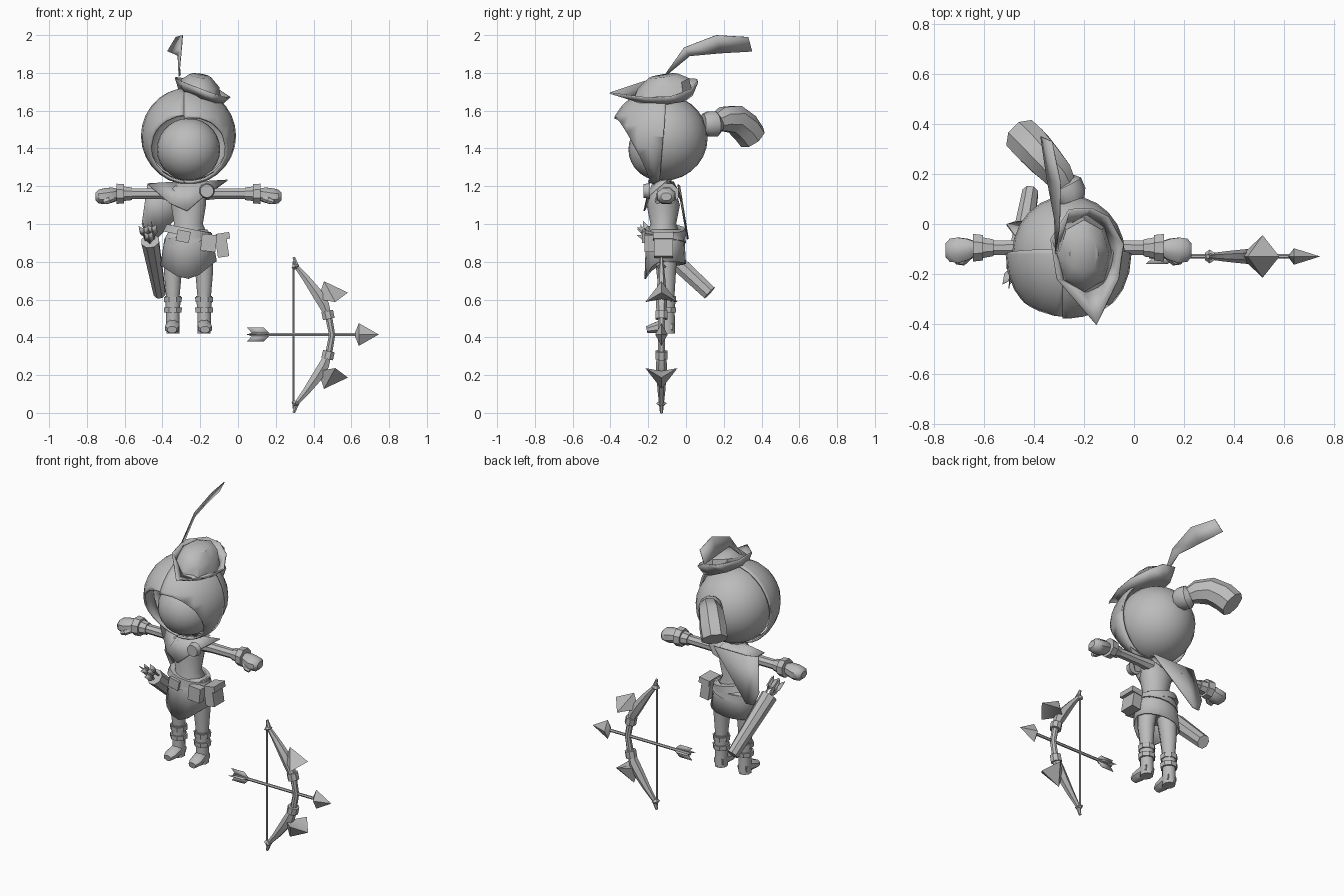
import bpy, bmesh, math
from mathutils import Vector as V

if "Cube" in bpy.data.objects:
    bpy.data.objects.remove(bpy.data.objects["Cube"])

grey = bpy.data.materials.new("plain grey")
grey.diffuse_color = (0.5, 0.5, 0.5, 1)
grey.use_nodes = True
grey.node_tree.nodes["Principled BSDF"].inputs["Base Color"].default_value = grey.diffuse_color
CX = -0.262          # centre line of the figure


def finish(name, bm, thick=0):
    bmesh.ops.recalc_face_normals(bm, faces=bm.faces)
    me = bpy.data.meshes.new(name)
    bm.to_mesh(me)
    bm.free()
    me.materials.append(grey)
    ob = bpy.data.objects.new(name, me)
    bpy.context.collection.objects.link(ob)
    if thick:
        m = ob.modifiers.new("thickness", 'SOLIDIFY')
        m.thickness = thick
    return ob


def loft(name, rings, cap=True, closed=True, thick=0):
    bm = bmesh.new()
    rows = [[bm.verts.new(p) for p in r] for r in rings]
    n = len(rows[0])
    for a, b in zip(rows, rows[1:]):
        for i in range(n if closed else n - 1):
            j = (i + 1) % n
            bm.faces.new((a[i], a[j], b[j], b[i]))
    if cap:
        bm.faces.new(rows[0])
        bm.faces.new(rows[-1])
    return finish(name, bm, thick)


def tube(name, path, n=8, ref=(1, 0, 0), cap=True):
    """path: (point, radius along ref, radius across)"""
    pts = [V(p[0]) for p in path]
    rings = []
    for i, (p, ru, rv) in enumerate(path):
        t = (pts[min(i + 1, len(pts) - 1)] - pts[max(i - 1, 0)]).normalized()
        u = V(ref)
        u = (u - t * u.dot(t)).normalized()
        w = t.cross(u)
        rings.append([pts[i] + u * ru * math.cos(a) + w * rv * math.sin(a)
                      for a in (math.tau * (k + .5) / n for k in range(n))])
    return loft(name, rings, cap)


def sheet(name, pts, faces=None, thick=0.006):
    bm = bmesh.new()
    vs = [bm.verts.new(p) for p in pts]
    for f in faces or [range(len(pts))]:
        bm.faces.new([vs[i] for i in f])
    return finish(name, bm, thick)


def ball(name, centre, radii, cuts=(), thick=0, bevel=24):
    """ellipsoid, cut by planes (point, normal); the normal side is removed"""
    bm = bmesh.new()
    bmesh.ops.create_uvsphere(bm, u_segments=bevel, v_segments=14, radius=1)
    for v in bm.verts:
        v.co = V([c + x * r for c, x, r in zip(centre, v.co, radii)])
    for p, nrm in cuts:
        bmesh.ops.bisect_plane(bm, geom=bm.verts[:] + bm.edges[:] + bm.faces[:],
                               plane_co=p, plane_no=nrm, clear_outer=True)
    return finish(name, bm, thick)


def box(name, c, s, tilt=0):
    x, y, z = (k / 2 for k in s)
    ct, st = math.cos(tilt), math.sin(tilt)
    rings = [[(c[0] + a * ct - k * st, c[1] + b, c[2] + a * st + k * ct)
              for a, b in ((-x, -y), (x, -y), (x, y), (-x, y))] for k in (-z, z)]
    return loft(name, rings)


# Head and hair
ball("face", (CX, -.135, 1.395), (.168, .17, .165))
ball("back_hair", (CX, -.12, 1.457), (.226, .235, .228), [((0, -.16, 0), (0, -1, 0))], .01)
for name, side, a, b, c in (
        ("left_fringe", 1, (-.29, -.37, 1.59), (-.44, -.27, 1.42), (-.42, -.18, 1.24)),
        ("right_fringe", -1, (-.28, -.37, 1.56), (-.09, -.29, 1.45), (-.10, -.18, 1.24))):
    nrm = (V(b) - V(a)).cross(V(c) - V(a))
    if nrm.y > 0:
        nrm = -nrm
    ball(name, (CX, -.12, 1.465), (.24, .27, .245),
         [(a, nrm), ((-.285, 0, 0), (side, 0, 0)), ((0, -.12, 1.46), (0, 1, -.08))], -.012)

# Ponytail and its tie
tube("hair_tie", [((-.25, .09, 1.53), .055, .055), ((-.26, .12, 1.53), .07, .07),
                  ((-.275, .155, 1.53), .07, .07), ((-.285, .17, 1.535), .05, .05)], 10, (0, 0, 1))
tube("ponytail", [((-.27, .15, 1.535), .045, .045), ((-.305, .2, 1.555), .07, .065),
                  ((-.36, .26, 1.555), .08, .075), ((-.41, .315, 1.51), .083, .08),
                  ((-.445, .35, 1.46), .08, .078)], 8, (0, 0, 1))

# Hat: folded brim, crown and feather
brim = [(-.15, -.405, 1.69), (-.06, -.22, 1.665), (-.04, -.08, 1.67), (-.10, .03, 1.71),
        (-.17, .065, 1.75), (-.26, .06, 1.765), (-.335, -.06, 1.775), (-.31, -.22, 1.755)]


def hat_ring(k, z, sx, sy):
    out = []
    for i in range(8):
        a = math.radians(45 * i - 90)
        x, y = .115 * k * math.cos(a), .155 * k * math.sin(a)
        out.append((-.2 + x, -.12 + y, z + sx * x + sy * y))
    return out


loft("hat_brim", [brim, hat_ring(1, 1.67, -.35, .05)], False, thick=.008)
loft("hat_crown", [hat_ring(1, 1.67, -.35, .05), hat_ring(.88, 1.745, -.2, .2),
                   hat_ring(.5, 1.785, -.15, .15)])
sheet("feather", [(-.315, -.12, 1.78), (-.3, -.01, 1.935), (-.295, .16, 2.0), (-.33, .33, 1.99),
                  (-.375, .35, 1.915), (-.35, .18, 1.905), (-.32, .02, 1.89), (-.305, -.1, 1.79)],
      [(0, 1, 6, 7), (1, 2, 5, 6), (2, 3, 4, 5)], .004)

# Torso, collar, brooch and cape
tube("torso", [((CX, -.12, z), a, b) for z, a, b in
               ((1.26, .04, .04), (1.215, .05, .045), (1.19, .095, .06), (1.1, .095, .088),
                (1.0, .078, .068), (.95, .1, .088), (.85, .11, .09))], 14)
neck = [(CX + .06 * math.cos(a), -.12 + .055 * math.sin(a), 1.225)
        for a in (math.radians(180 + 45 * i) for i in range(8))]
loft("collar", [neck, [(-.48, -.1, 1.215), (-.36, -.2, 1.11), (-.27, -.225, 1.07), (-.19, -.21, 1.14),
                       (-.055, -.1, 1.235), (-.17, -.025, 1.15), (-.27, -.02, 1.12),
                       (-.38, -.02, 1.14)]], False, thick=.006)
tube("brooch", [((-.165, -.19, 1.175), .042, .042), ((-.165, -.225, 1.175), .036, .036)], 10)
sheet("cape", [(-.17, -.03, 1.2), (-.4, -.03, 1.2), (-.48, -.04, 1.21), (-.51, 0, 1.0),
               (-.48, .01, .92), (-.43, .015, .92)], [(0, 1, 5), (1, 2, 3, 4, 5)])

# Skirt with a pointed front hem, belts and pouches
rings = []
for z, rx, ry, dip in ((.97, .1, .088, 0), (.92, .128, .102, 0), (.79, .15, .11, .08)):
    rings.append([(CX + rx * math.cos(a), -.11 + ry * math.sin(a),
                   z - dip * max(0, -math.sin(a)) ** 3 - dip * .15 * math.cos(a) * -1)
                  for a in (math.tau * i / 16 for i in range(16))])
loft("skirt", rings, False, thick=.008)
for name, tx, z in (("upper_belt", .2, .955), ("lower_belt", -.15, .92)):
    tube(name, [((CX - tx * .02, -.11, z - .02), .136, .11), ((CX + tx * .02, -.11, z + .02), .126, .106)], 14)
box("buckle", (-.29, -.222, .935), (.07, .02, .06), -.2)
box("side_pouch", (-.085, -.12, .885), (.06, .1, .12), .15)
box("pouch_flap", (-.08, -.12, .935), (.072, .11, .035), .15)
box("front_pouch", (-.155, -.195, .9), (.08, .05, .09), -.1)

# Limbs, mirrored
for s, side in ((-1, "right"), (1, "left")):
    def ax(d, r, q, y=-.095, z=1.16):
        return ((CX + s * d, y, z), r, q)
    up = (0, 0, 1)
    tube(side + "_arm", [ax(.06, .04, .04), ax(.15, .03, .032), ax(.42, .028, .03)], 8, up)
    tube(side + "_inner_cuff", [ax(.3, .036, .036), ax(.345, .042, .045)], 8, up)
    tube(side + "_outer_cuff", [ax(.342, .055, .055), ax(.382, .058, .06)], 8, up)
    tube(side + "_hand", [ax(.375, .03, .03), ax(.4, .042, .045, -.1, 1.155), ax(.44, .046, .055, -.105, 1.147),
                          ax(.475, .04, .05, -.105, 1.145), ax(.492, .022, .03, -.105, 1.145)], 8, up)
    tube(side + "_thumb", [ax(.39, .016, .016, -.12, 1.14), ax(.425, .018, .018, -.15, 1.125),
                           ax(.45, .012, .012, -.15, 1.115)], 6, up)
    lx = CX + s * .083
    tube(side + "_leg", [((lx - s * .012, -.105, .86), .058, .06), ((lx, -.105, .75), .05, .052),
                         ((lx, -.1, .6), .036, .038), ((lx, -.1, .5), .034, .036)], 10)
    tube(side + "_boot", [((lx, -.1, .62), .045, .046), ((lx, -.1, .53), .038, .04),
                          ((lx, -.1, .47), .038, .042), ((lx, -.1, .42), .036, .042)], 10)
    tube(side + "_foot", [((lx, -.07, .455), .034, .034), ((lx, -.12, .46), .038, .04),
                          ((lx + s * .004, -.175, .447), .04, .028), ((lx + s * .004, -.208, .44), .026, .02)], 8)
    for z in (.6, .545):
        tube(side + "_boot_strap", [((lx, -.1, z - .014), .05, .05), ((lx, -.1, z + .014), .052, .052)], 8)

# Quiver with spare arrows
q0, q1 = V((-.465, -.17, .91)), V((-.415, .125, .635))
tube("quiver", [(q0, .05, .05), (q0.lerp(q1, .1), .048, .048), (q1, .034, .042)], 8)
for i, (dx, dz) in enumerate(((-.025, .01), (.02, .02), (0, -.02))):
    a = q0 + V((dx, 0, dz))
    d = (q0 - q1).normalized()
    tube("spare_arrow", [(a - d * .05, .006, .006), (a + d * .05, .006, .006)], 5)
    for w in (V((.024, 0, 0)), d.cross(V((.024, 0, 0)))):
        sheet("spare_fletching", [a + d * .01, a + d * .04 + w, a + d * .1 + w, a + d * .08,
                                  a + d * .1 - w, a + d * .04 - w], thick=.003)

# Bow: grip, then limbs mirrored about its middle
BY, BZ = -.13, .412
tube("bow_grip", [((.478, BY, BZ - .11), .02, .02), ((.498, BY, BZ), .018, .02),
                  ((.478, BY, BZ + .11), .02, .02)], 8)
tube("bow_string", [((.295, BY, BZ - .39), .006, .006), ((.295, BY, BZ + .39), .006, .006)], 6)
for s, part in ((1, "upper"), (-1, "lower")):
    def at(x, dz):
        return (x, BY, BZ + s * dz)
    tube(part + "_limb", [(at(.478, .1), .02, .022), (at(.455, .16), .032, .03), (at(.415, .225), .032, .026),
                          (at(.36, .3), .022, .02), (at(.315, .355), .014, .014), (at(.295, .412), .008, .008)], 6)
    tube(part + "_band", [(at(.481, .085), .034, .034), (at(.472, .127), .034, .034)], 8)
    tube(part + "_tip_ring", [(at(.308, .35), .012, .012), (at(.303, .362), .024, .028),
                              (at(.299, .375), .01, .012)], 6)
    W = [at(.455, .285), at(.582, .225), (.515, BY - .085, BZ + s * .175),
         (.515, BY + .085, BZ + s * .175), at(.425, .19), at(.5, .19)]
    sheet(part + "_blade", W, [(0, 1, 2), (0, 3, 1), (0, 2, 4), (0, 4, 3),
                               (1, 5, 2), (1, 3, 5), (2, 5, 4), (3, 4, 5)], 0)

# Nocked arrow
tube("arrow_shaft", [((.06, BY, .415), .009, .009), ((.64, BY, .415), .009, .009)], 6, (0, 0, 1))
bm = bmesh.new()
tip, tail = bm.verts.new((.745, BY, .415)), bm.verts.new((.615, BY, .415))
mid = [bm.verts.new((.64, BY + y, .415 + z)) for y, z in ((0, .06), (.033, 0), (0, -.06), (-.033, 0))]
for i in range(4):
    bm.faces.new((mid[i], mid[i - 1], tip))
    bm.faces.new((mid[i - 1], mid[i], tail))
finish("arrow_head", bm)
for dy, dz in ((0, .038), (0, -.038), (.03, 0), (-.03, 0)):
    sheet("arrow_fletching", [(x, BY + dy * k, .415 + dz * k) for x, k in
                              ((.08, 0), (.047, 1), (.135, 1), (.175, 0))], thick=.003)

# Smooth the round parts, keep hard edges
for ob in bpy.data.objects:
    ob.select_set(True)
    bpy.context.view_layer.objects.active = ob
bpy.ops.object.shade_smooth_by_angle(angle=math.radians(40))
